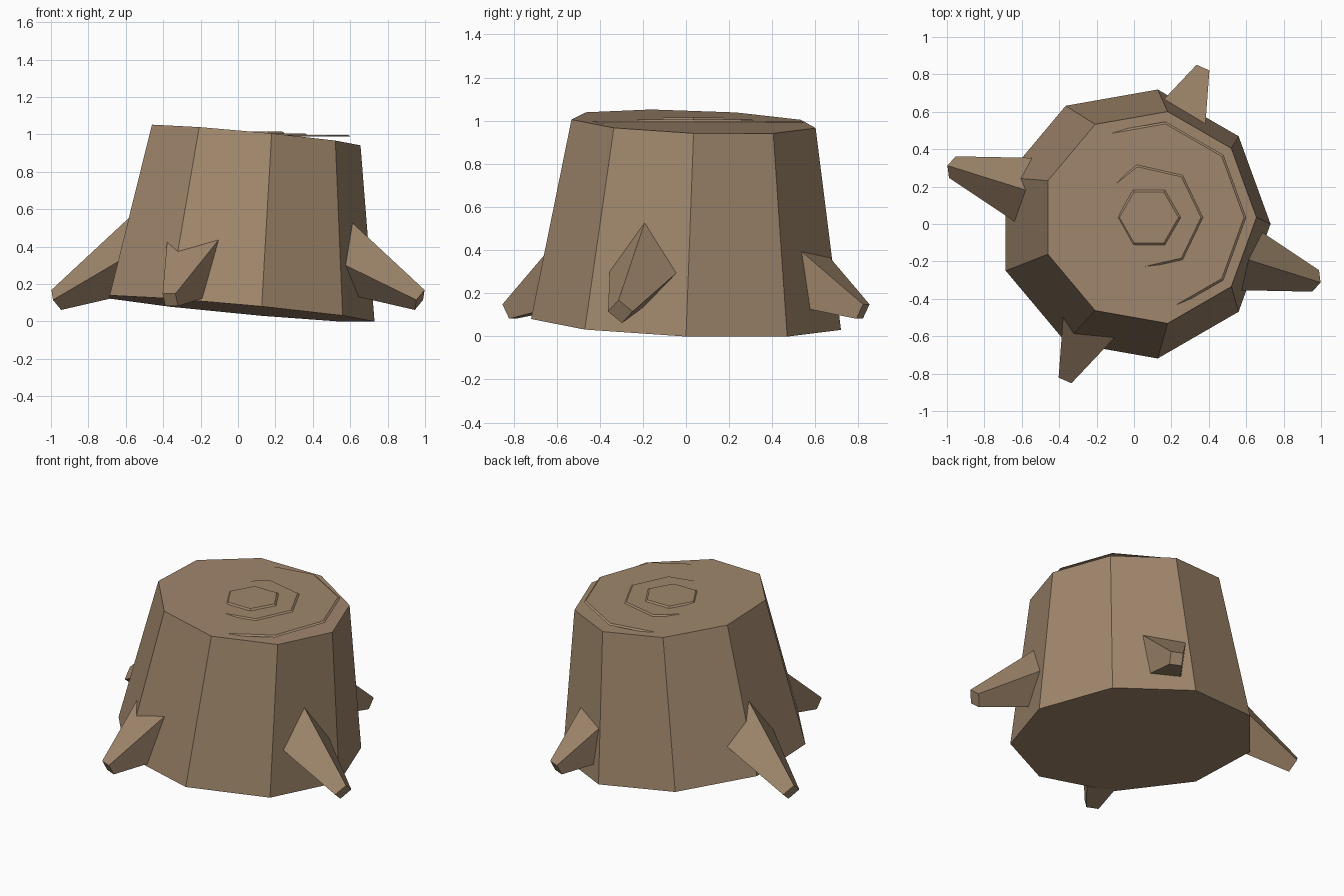
import bpy, bmesh
from math import radians, cos, sin
from mathutils import Matrix, Vector

if "Cube" in bpy.data.objects:
    bpy.data.objects.remove(bpy.data.objects["Cube"])

bark = bpy.data.materials.new("brown wood")
bark.diffuse_color = (0.352, 0.242, 0.150, 1)
bark.use_nodes = True
bark.node_tree.nodes["Principled BSDF"].inputs["Base Color"].default_value = bark.diffuse_color


def frustum(name, sides, r1, r2, depth, matrix, tweak=None):
    """Flat-shaded tapered prism; r1 at the bottom, r2 at the top."""
    bm = bmesh.new()
    bmesh.ops.create_cone(bm, cap_ends=True, segments=sides,
                          radius1=r1, radius2=r2, depth=depth)
    # put the first corner on local +x whatever the primitive's start angle
    v0 = bm.verts[:][0] if not hasattr(bm.verts, "ensure_lookup_table") else None
    bm.verts.ensure_lookup_table()
    first = v0 or bm.verts[0]
    turn = Vector((first.co.x, first.co.y)).angle_signed(Vector((1, 0)))
    bm.transform(Matrix.Rotation(-turn, 4, 'Z'))
    if tweak:
        for v in bm.verts:
            tweak(v)
    bm.transform(matrix)
    bmesh.ops.recalc_face_normals(bm, faces=bm.faces)
    mesh = bpy.data.meshes.new(name)
    bm.to_mesh(mesh)
    bm.free()
    mesh.materials.append(bark)
    obj = bpy.data.objects.new(name, mesh)
    bpy.context.collection.objects.link(obj)
    return obj


# Leaning nine-sided trunk with sloping cuts at both ends
def lean(v):
    top = v.co.z > 0
    x, y = v.co.x, v.co.y
    z = (0.995 if top else 0.067) - 0.093 * x - 0.035 * y
    v.co = (x + 0.08, y + 0.035, z) if top else (x, y, z)


frustum("trunk", 9, 0.73, 0.575, 1.0, Matrix.Identity(4), lean)

# Thin level growth rings, partly sunk into the sloping top
for name, sides, r, z in (("outer_ring", 9, 0.52, 0.998),
                          ("middle_ring", 7, 0.29, 1.006),
                          ("inner_ring", 6, 0.17, 1.015)):
    frustum(name, sides, r, r - 0.012, 0.009,
            Matrix.Translation((0.08, 0.035, z - 0.0045)))


# Four-sided roots sloping down and outwards
def root(name, heading, reach, length, r_base, r_tip, roll):
    a, dip = radians(heading), radians(27)
    out = Vector((cos(a), sin(a), 0))
    axis = out * cos(dip) - Vector((0, 0, sin(dip)))
    side = Vector((-sin(a), cos(a), 0))
    up = axis.cross(side)
    centre = out * reach + Vector((0, 0, 0.115)) - axis * length / 2
    m = Matrix((side, up, axis)).transposed().to_4x4()
    frustum(name, 4, r_base, r_tip, length,
            Matrix.Translation(centre) @ m @ Matrix.Rotation(radians(roll), 4, 'Z'))


for tag, flip in (("right", 0), ("left", 180)):
    root(tag + "_root", -17.4 + flip, 1.018, 0.60, 0.216, 0.06, 0)
for tag, flip in (("back", 0), ("front", 180)):
    root(tag + "_root", 66.2 + flip, 0.897, 0.55, 0.265, 0.053, 45)
